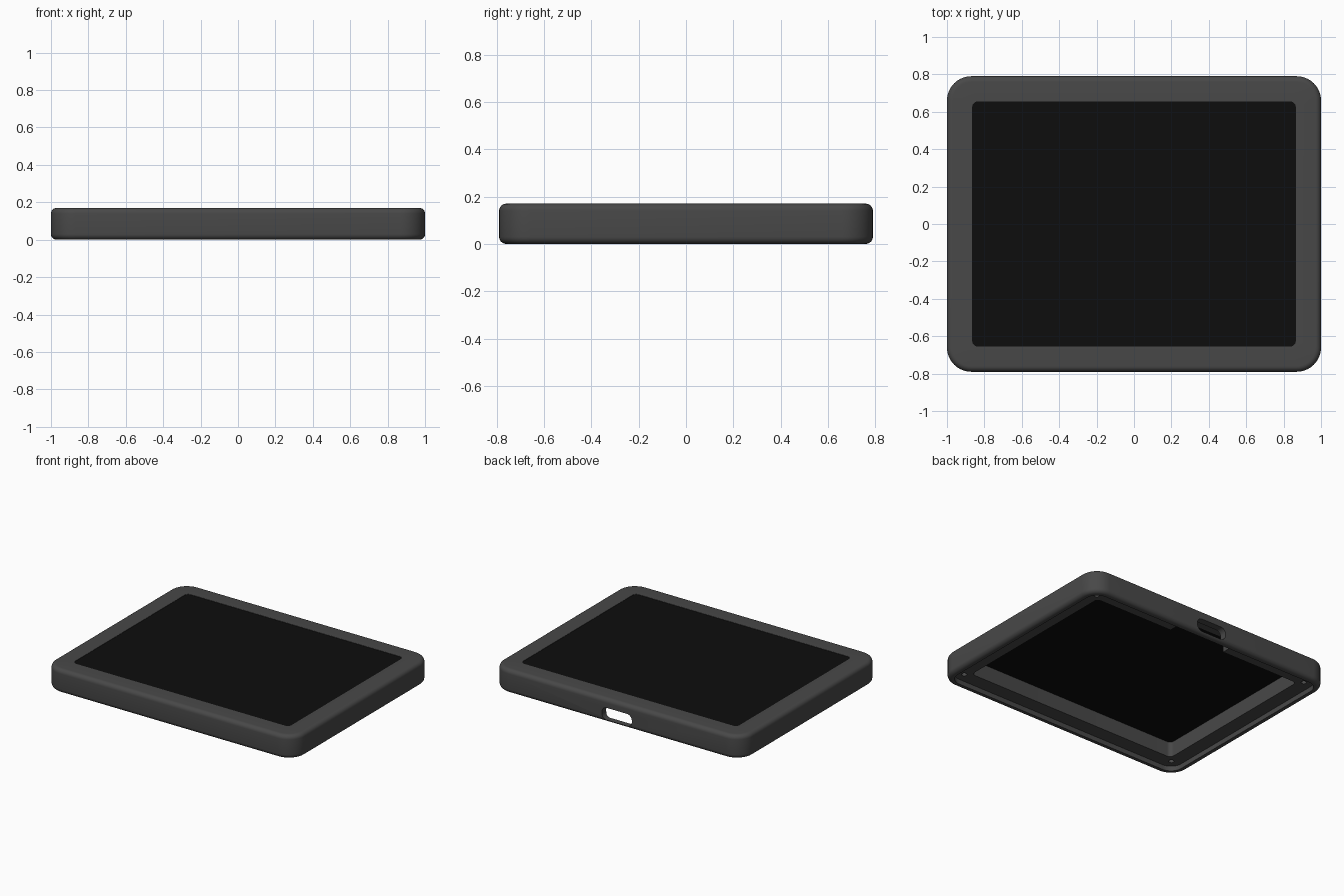
import bpy, bmesh, math
from mathutils import Matrix

HX, HY, TOP = 1.0, 0.79, 0.17      # half width, half depth, height
FILLET, CORNER = 0.03, 0.13

cube = bpy.data.objects.get("Cube")
if cube:
    bpy.data.objects.remove(cube, do_unlink=True)


def material(name, value, roughness):
    mat = bpy.data.materials.new(name)
    mat.use_nodes = True
    colour = (value, value, value, 1)
    mat.diffuse_color = colour
    shader = mat.node_tree.nodes["Principled BSDF"]
    shader.inputs["Base Color"].default_value = colour
    shader.inputs["Roughness"].default_value = roughness
    return mat


def rounded_rect(hx, hy, r, z, steps=10):
    """Counter-clockwise rounded rectangle outline."""
    points = []
    for quarter, (sx, sy) in enumerate([(1, 1), (-1, 1), (-1, -1), (1, -1)]):
        for i in range(steps + 1):
            a = (quarter + i / steps) * math.pi / 2
            points.append((sx * (hx - r) + r * math.cos(a),
                           sy * (hy - r) + r * math.sin(a), z))
    return points


def loft(name, rings, mat, closed=False):
    """Skin outlines; either loop back to the first or cap both ends."""
    bm = bmesh.new()
    loops = [[bm.verts.new(p) for p in ring] for ring in rings]
    pairs = list(zip(loops, loops[1:]))
    if closed:
        pairs.append((loops[-1], loops[0]))
    else:
        bm.faces.new(loops[0][::-1])
        bm.faces.new(loops[-1])
    for low, high in pairs:
        for i in range(len(low)):
            j = (i + 1) % len(low)
            bm.faces.new((low[i], low[j], high[j], high[i]))
    bmesh.ops.recalc_face_normals(bm, faces=bm.faces)
    mesh = bpy.data.meshes.new(name)
    bm.to_mesh(mesh)
    bm.free()
    mesh.materials.append(mat)
    obj = bpy.data.objects.new(name, mesh)
    bpy.context.collection.objects.link(obj)
    return obj


def select(obj):
    bpy.ops.object.select_all(action="DESELECT")
    obj.select_set(True)
    bpy.context.view_layer.objects.active = obj


def cut(target, cutter):
    cutter.hide_render = True
    mod = target.modifiers.new("cut", "BOOLEAN")
    mod.operation, mod.solver, mod.object = "DIFFERENCE", "EXACT", cutter
    select(target)
    bpy.ops.object.modifier_apply(modifier=mod.name)
    bpy.data.objects.remove(cutter, do_unlink=True)


def inset_ring(d, z):
    return rounded_rect(HX - d, HY - d, max(CORNER - d, 0.03), z)


casing = material("dark grey casing", 0.065, 0.6)
glass = material("black glass", 0.004, 0.5)

# Frame: cross-section as (inset from the outside, height), swept round
arc = [math.radians(a) for a in range(0, 91, 15)]
section = [(FILLET * (1 - math.sin(a)), FILLET * (1 - math.cos(a))) for a in arc]
section += [(FILLET * (1 - math.cos(a)), TOP - FILLET * (1 - math.sin(a))) for a in arc]
section += [(0.135, TOP), (0.135, 0.145),      # screen seat
            (0.15, 0.145), (0.15, 0.035),      # inner wall
            (0.045, 0.035), (0.045, 0)]        # recess for the back cover
frame = loft("frame", [inset_ring(d, z) for d, z in section], casing, closed=True)

# Clearance notch behind the cable port
notch = loft("notch_cutter", [rounded_rect(0.225, 0.07, 0.004, z, 2)
                              for z in (-0.02, 0.14)], casing)
notch.data.transform(Matrix.Translation((0, 0.67, 0)))
cut(frame, notch)

# Cable port through the back wall
port = loft("port_cutter", [rounded_rect(0.12, 0.045, 0.04, z)
                            for z in (-0.1, 0.1)], casing)
port.data.transform(Matrix.Translation((0, 0.8, 0.06)) @ Matrix.Rotation(math.pi / 2, 4, "X"))
cut(frame, port)

# Blind screw holes in the corners of the recess
for sx in (-1, 1):
    for sy in (-1, 1):
        hole = loft("hole_cutter", [rounded_rect(0.018, 0.018, 0.0175, z, 5)
                                    for z in (0.01, 0.1)], casing)
        hole.data.transform(Matrix.Translation((sx * 0.885, sy * 0.675, 0)))
        cut(frame, hole)

# Screen sheet set into the frame
screen = loft("screen", [inset_ring(0.135, z) for z in (0.145, 0.168)], glass)

for obj in (frame, screen):
    select(obj)
    bpy.ops.object.shade_smooth_by_angle(angle=math.radians(35))
